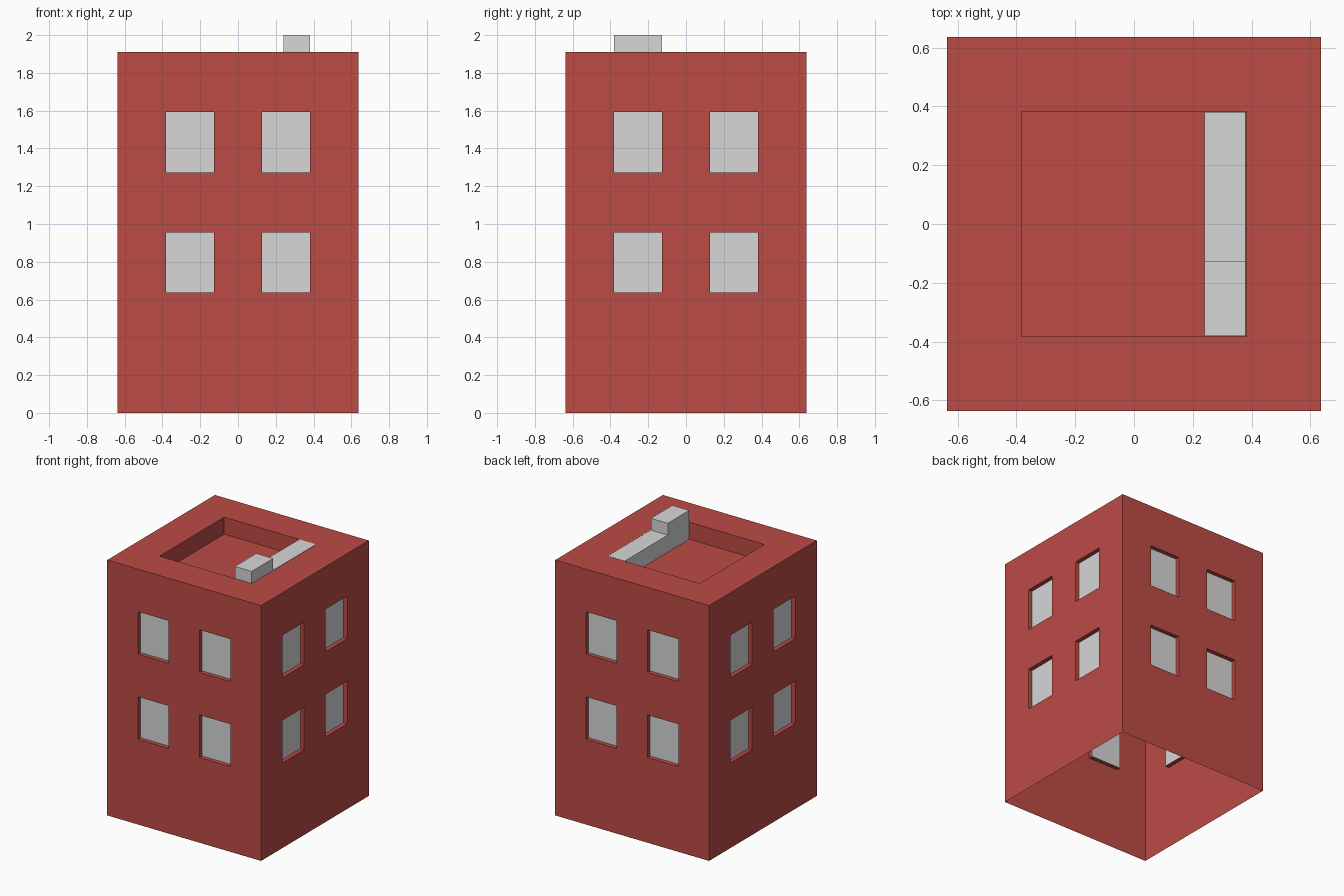
import bpy, bmesh
from mathutils import Matrix, Vector
from math import pi

if "Cube" in bpy.data.objects:
    bpy.data.objects.remove(bpy.data.objects["Cube"])

U = 2.0 / 15.7          # module: building is 10 x 10 x 15 modules


def material(name, rgb):
    m = bpy.data.materials.new(name)
    m.diffuse_color = (*rgb, 1)
    m.use_nodes = True
    m.node_tree.nodes["Principled BSDF"].inputs["Base Color"].default_value = m.diffuse_color
    return m


RED = material("brick red", (0.50, 0.070, 0.060))
GREY = material("light grey", (0.68, 0.68, 0.68))


def finish(bm, name, *mats):
    me = bpy.data.meshes.new(name)
    bm.to_mesh(me)
    bm.free()
    for m in mats:
        me.materials.append(m)
    ob = bpy.data.objects.new(name, me)
    bpy.context.collection.objects.link(ob)
    return ob


def grid(bm, us, vs, place, holes, depth, hole_mat):
    """Flat grid cut at us x vs; the cells in holes are sunk by depth."""
    pts = [[bm.verts.new(place(u * U, v * U)) for v in vs] for u in us]
    sunk = []
    for i in range(len(us) - 1):
        for j in range(len(vs) - 1):
            f = bm.faces.new((pts[i][j], pts[i + 1][j], pts[i + 1][j + 1], pts[i][j + 1]))
            f.normal_update()
            if (i, j) in holes:
                sunk.append(f)
    for f in sunk:
        # reveal sides, then the sunken panel
        back = [bm.verts.new(v.co - f.normal * depth) for v in f.verts]
        front = list(f.verts)
        for k in range(4):
            n = (k + 1) % 4
            bm.faces.new((front[k], front[n], back[n], back[k]))
        bm.faces.new(back).material_index = hole_mat
    bmesh.ops.delete(bm, geom=sunk, context='FACES_ONLY')


# Building shell, open underneath: four walls with recessed windows
bm = bmesh.new()
windows = {(i, j) for i in (1, 3) for j in (1, 3)}
for side in range(4):
    turn = Matrix.Rotation(side * pi / 2, 3, 'Z')
    grid(bm, (-5, -3, -1, 1, 3, 5), (0, 5, 7.5, 10, 12.5, 15),
         lambda u, v: turn @ Vector((u, -5 * U, v)), windows, 0.25 * U, 1)

# Roof with a sunken square centre
cuts = (-5, -3, 3, 5)
grid(bm, cuts, cuts, lambda u, v: Vector((u, v, 15 * U)), {(1, 1)}, U, 0)
bmesh.ops.remove_doubles(bm, verts=bm.verts, dist=1e-4)
finish(bm, "building", RED, GREY)

# Rooftop duct: L-shaped side profile swept across x
bm = bmesh.new()
lo, hi, step = -0.381, 0.381, -0.127
profile = [(lo, 14 * U), (hi, 14 * U), (hi, 15 * U + 0.001),
           (step, 15 * U + 0.001), (step, 2.0), (lo, 2.0)]
face = bm.faces.new([bm.verts.new((0.24, y, z)) for y, z in profile])
ext = bmesh.ops.extrude_face_region(bm, geom=[face])
bmesh.ops.translate(bm, vec=(0.14, 0, 0),
                    verts=[g for g in ext["geom"] if isinstance(g, bmesh.types.BMVert)])
bmesh.ops.recalc_face_normals(bm, faces=bm.faces)
finish(bm, "rooftop_duct", GREY)
